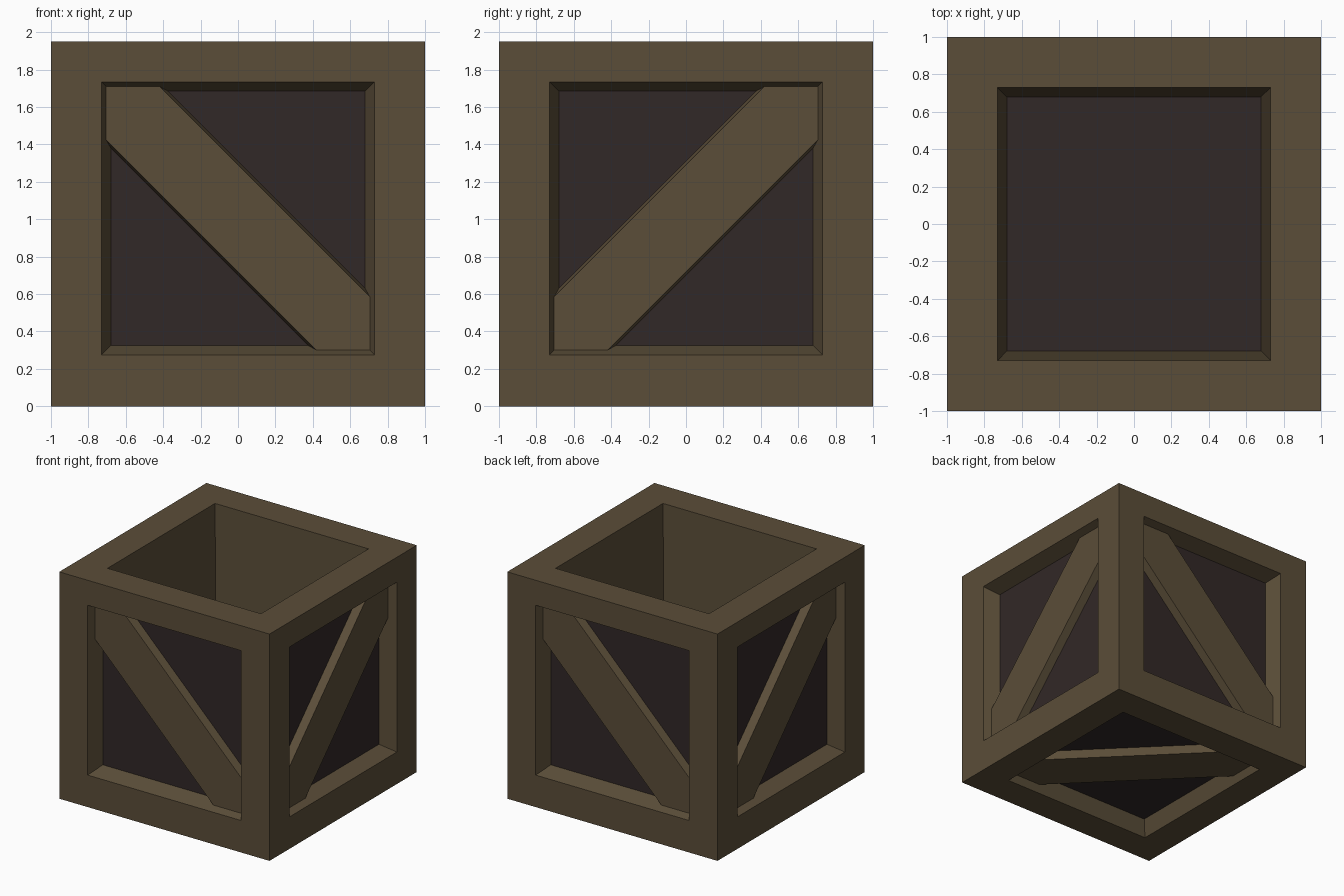
import bpy, bmesh, math
from mathutils import Matrix, Vector

if "Cube" in bpy.data.objects:
    bpy.data.objects.remove(bpy.data.objects["Cube"])

HEIGHT = 1.95      # crate height
MID = 1.005        # height of the window centres
LIP, PANEL = 0.73, 0.68          # half window size at the surface / at the panel
RECESS, PLANK_DEPTH = 0.135, 0.065
FLOOR = 0.22       # inner floor height


def material(name, rgb):
    m = bpy.data.materials.new(name)
    m.diffuse_color = (*rgb, 1)
    m.use_nodes = True
    m.node_tree.nodes["Principled BSDF"].inputs["Base Color"].default_value = m.diffuse_color
    return m


wood = material("brown wood", (0.104, 0.075, 0.040))
dark = material("dark panel", (0.031, 0.021, 0.020))


def finish(name, bm, mats):
    me = bpy.data.meshes.new(name)
    bm.to_mesh(me)
    bm.free()
    for m in mats:
        me.materials.append(m)
    ob = bpy.data.objects.new(name, me)
    bpy.context.collection.objects.link(ob)


# Side mappings: (u, v centred on the window, depth inwards) -> world
def wall(k):
    rot = Matrix.Rotation(k * math.pi / 2, 3, 'Z')
    return lambda u, v, d: rot @ Vector((u, -1 + d, MID + v))


def bottom(u, v, d):
    return Vector((u, v, d))


def top(u, v, d):
    return Vector((u, v, HEIGHT - d))


def rect(h, lo=None, hi=None):
    lo, hi = (-h if lo is None else lo), (h if hi is None else hi)
    return [(-h, lo), (h, lo), (h, hi), (-h, hi)]


def framed_side(bm, place, depth, lo=-1, hi=1):
    """Flat frame, sloped window edge and dark sunken panel."""
    rings = [(rect(1, lo, hi), 0), (rect(LIP), 0), (rect(PANEL), depth)]
    vs = [[bm.verts.new(place(u, v, d)) for u, v in pts] for pts, d in rings]
    for a, b in zip(vs, vs[1:]):
        for i in range(4):
            j = (i + 1) % 4
            bm.faces.new((a[i], a[j], b[j], b[i]))
    bm.faces.new(vs[-1]).material_index = 1


# Crate body: four walls, underside and open top
bm = bmesh.new()
for k in range(4):
    framed_side(bm, wall(k), RECESS, -MID, HEIGHT - MID)
framed_side(bm, bottom, RECESS)
framed_side(bm, top, HEIGHT - FLOOR)
bmesh.ops.remove_doubles(bm, verts=bm.verts, dist=1e-4)
bmesh.ops.recalc_face_normals(bm, faces=bm.faces)
finish("crate_body", bm, [wood, dark])


def hexagon(h, c):
    """Diagonal band across a square, clipped at two corners."""
    return [(-h, h), (-h, h - c), (h - c, -h), (h, -h), (h, c - h), (c - h, h)]


def diagonal_plank(name, place, flip):
    bm = bmesh.new()
    outer = [bm.verts.new(place(u * flip, v, PLANK_DEPTH)) for u, v in hexagon(0.705, 0.285 + 0.705 - 0.705)]
    inner = [bm.verts.new(place(u * flip, v, RECESS)) for u, v in hexagon(PANEL, 0.305)]
    bm.faces.new(outer)
    bm.faces.new(inner[::-1])
    for i in range(6):
        j = (i + 1) % 6
        bm.faces.new((outer[j], outer[i], inner[i], inner[j]))
    bmesh.ops.recalc_face_normals(bm, faces=bm.faces)
    finish(name, bm, [wood])


# Diagonal planks, mirrored on neighbouring walls
for k, side in enumerate(("front", "right", "back", "left")):
    diagonal_plank(side + "_plank", wall(k), -1 if k % 2 else 1)
diagonal_plank("bottom_plank", bottom, 1)
